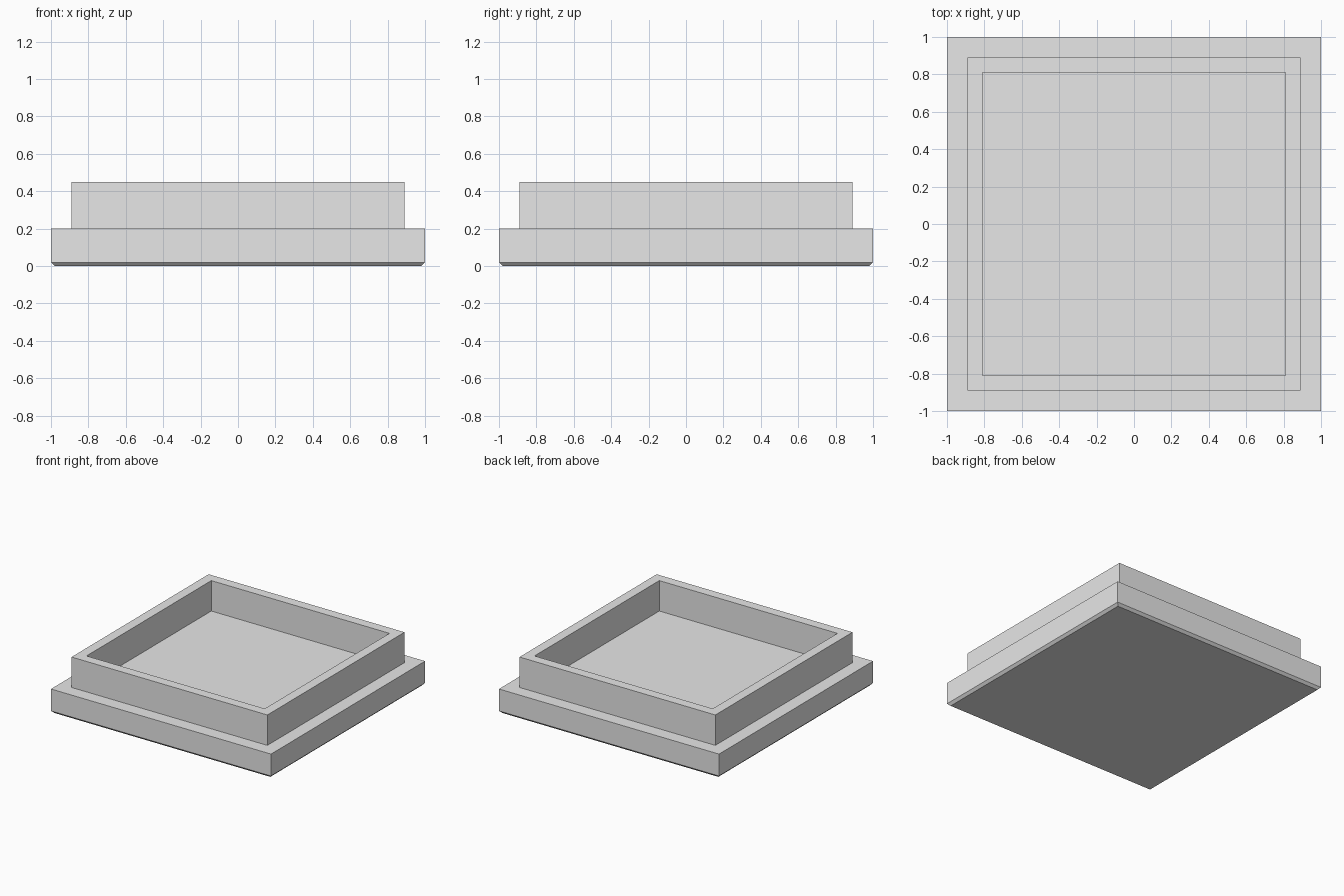
import bpy
import bmesh

cube = bpy.data.objects.get("Cube")
if cube:
    bpy.data.objects.remove(cube, do_unlink=True)

# Single plain grey
grey = bpy.data.materials.new("plain grey")
grey.use_nodes = True
colour = (0.8, 0.8, 0.8, 1)
grey.diffuse_color = colour
grey.node_tree.nodes["Principled BSDF"].inputs["Base Color"].default_value = colour

# Square profile from underside to tray floor: (half width, height)
profile = [
    (0.98, 0.0),   # chamfered foot
    (1.0, 0.02),
    (1.0, 0.2),    # base plate edge
    (0.89, 0.2),   # ledge
    (0.89, 0.45),  # outer wall
    (0.81, 0.45),  # rim
    (0.81, 0.2),   # inner wall
]
corners = [(-1, -1), (1, -1), (1, 1), (-1, 1)]

bm = bmesh.new()
rings = [[bm.verts.new((sx * r, sy * r, z)) for sx, sy in corners] for r, z in profile]
for low, high in zip(rings, rings[1:]):
    for i in range(4):
        j = (i + 1) % 4
        bm.faces.new((low[i], low[j], high[j], high[i]))

# Underside and tray floor
bm.faces.new(rings[0][::-1])
bm.faces.new(rings[-1])

mesh = bpy.data.meshes.new("square_tray")
bm.to_mesh(mesh)
bm.free()
mesh.materials.append(grey)
tray = bpy.data.objects.new("square_tray", mesh)
bpy.context.collection.objects.link(tray)
